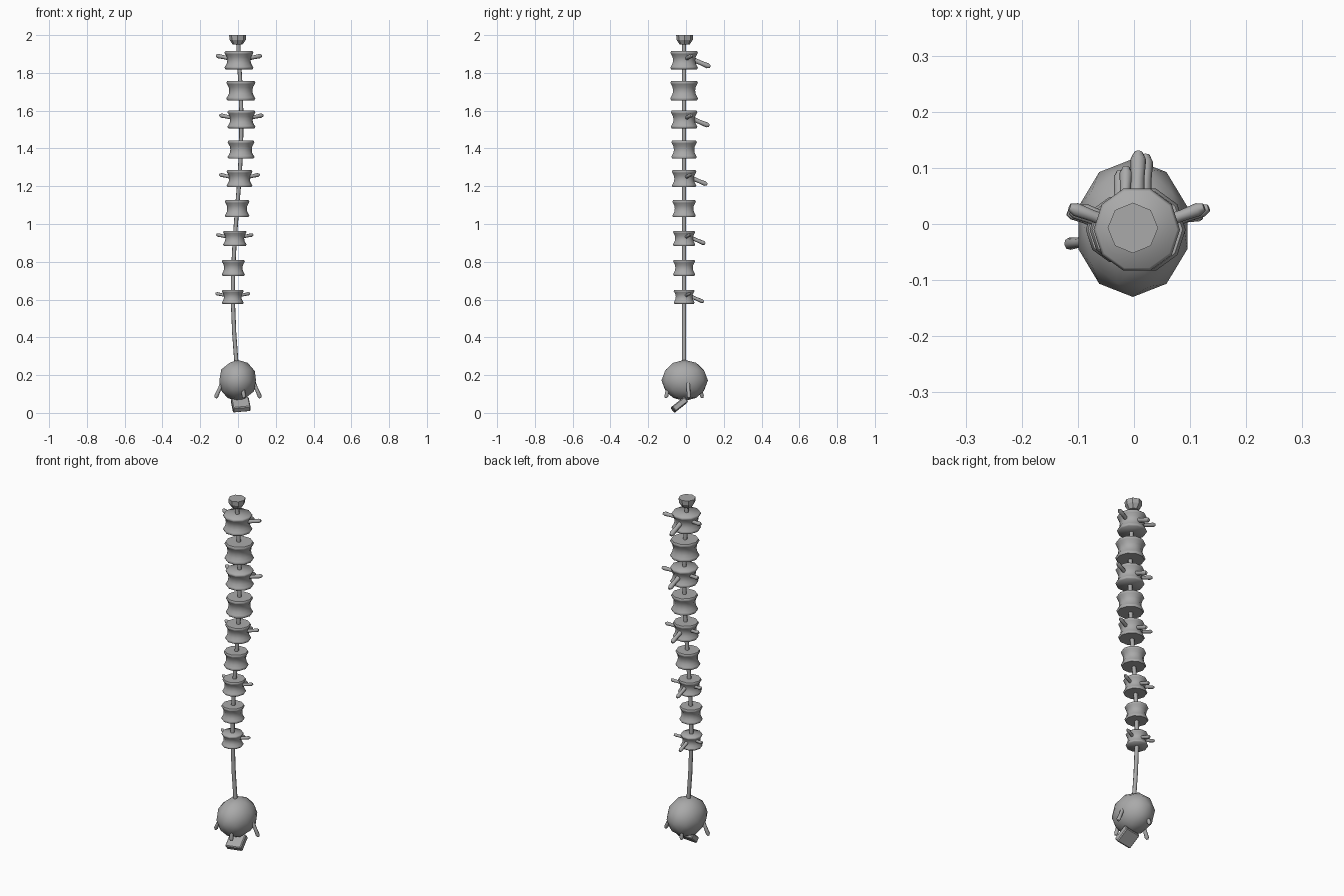
import bpy
import bmesh
import math
from mathutils import Vector

cube = bpy.data.objects.get("Cube")
if cube:
    bpy.data.objects.remove(cube, do_unlink=True)

COL = (0.4, 0.4, 0.4, 1)
grey = bpy.data.materials.new("plain_grey")
grey.use_nodes = True
grey.diffuse_color = COL
grey.node_tree.nodes["Principled BSDF"].inputs["Base Color"].default_value = COL
Y = -0.01  # depth of the cord


def finish(bm, name, angle):
    """Turn a bmesh into a shaded object."""
    bmesh.ops.recalc_face_normals(bm, faces=bm.faces)
    mesh = bpy.data.meshes.new(name)
    bm.to_mesh(mesh)
    bm.free()
    mesh.materials.append(grey)
    obj = bpy.data.objects.new(name, mesh)
    bpy.context.collection.objects.link(obj)
    bpy.ops.object.select_all(action='DESELECT')
    obj.select_set(True)
    bpy.context.view_layer.objects.active = obj
    if angle:
        bpy.ops.object.shade_smooth_by_angle(angle=math.radians(angle))
    return obj


def lathe(name, profile, sides, angle):
    """Closed solid of revolution about z from (radius, height) pairs."""
    bm = bmesh.new()
    rings = []
    for r, z in profile:
        turns = [math.tau * i / sides for i in range(sides)]
        rings.append([bm.verts.new((r * math.cos(t), r * math.sin(t), z)) for t in turns])
    for low, high in zip(rings, rings[1:]):
        for i in range(sides):
            j = (i + 1) % sides
            bm.faces.new((low[i], low[j], high[j], high[i]))
    bm.faces.new(rings[0])
    bm.faces.new(rings[-1])
    return finish(bm, name, angle)


def peg(name, start, end, r):
    """Rod with a slightly swollen, rounded tip."""
    start, end = Vector(start), Vector(end)
    d = end - start
    n = d.length
    obj = lathe(name, [(r, 0), (r * 0.85, n * 0.5), (r, n - r), (r * 0.55, n)], 8, 60)
    obj.location = start
    obj.rotation_euler = d.to_track_quat('Z', 'Y').to_euler()
    return obj


# Vertebrae: (x, z, radius, height), every other one carries three spurs
vertebrae = [
    (0.005, 1.867, 0.077, 0.096), (0.015, 1.706, 0.077, 0.102),
    (0.018, 1.553, 0.074, 0.094), (0.016, 1.394, 0.071, 0.096),
    (0.008, 1.240, 0.068, 0.090), (-0.005, 1.081, 0.065, 0.090),
    (-0.017, 0.924, 0.062, 0.080), (-0.025, 0.768, 0.061, 0.084),
    (-0.028, 0.614, 0.058, 0.074)]
half = [(0.8, 0), (0.83, 0.17), (0.95, 0.34), (1, 0.41), (0.93, 0.5)]
outline = [(r, -z) for r, z in reversed(half[1:])] + half
for i, (x, z, r, h) in enumerate(vertebrae):
    body = lathe(f"vertebra_{i + 1}", [(a * r, b * h) for a, b in outline], 10, 60)
    body.location = (x, Y, z)
    if i % 2 == 0:
        k = r / 0.077
        for side, label in ((1, "left"), (-1, "right")):
            peg(f"{label}_spur_{i + 1}", (x + side * 0.04 * k, Y + 0.01 * k, z + 0.008 * k),
                (x + side * 0.12 * k, Y + 0.04 * k, z + 0.024 * k), 0.012 * k)
        peg(f"back_spur_{i + 1}", (x, Y + 0.04 * k, z + 0.006 * k),
            (x + 0.003, Y + 0.138 * k, z - 0.035 * k), 0.014 * k)

# Cord threading all the parts
path = [(0, 1.99)] + [(x, z) for x, z, r, h in vertebrae] + [(-0.02, 0.42), (-0.008, 0.26)]
curve = bpy.data.curves.new("cord", 'CURVE')
curve.dimensions = '3D'
curve.bevel_depth = 0.011
curve.bevel_resolution = 2
curve.use_fill_caps = True
spline = curve.splines.new('POLY')
spline.points.add(len(path) - 1)
for point, (x, z) in zip(spline.points, path):
    point.co = (x, Y, z, 1)
curve.materials.append(grey)
bpy.context.collection.objects.link(bpy.data.objects.new("cord", curve))

# Top cap
cap = lathe("top_cap", [(0.026, 1.95), (0.043, 1.975), (0.045, 2.0)], 8, 0)
cap.location = (-0.002, Y + 0.003, 0)

# Ball at the bottom
bm = bmesh.new()
bmesh.ops.create_icosphere(bm, subdivisions=2, radius=1)
ball = finish(bm, "ball", 60)
ball.scale = (0.102, 0.123, 0.109)
ball.location = (-0.002, -0.007, 0.172)

# Four splayed legs, turned a little about the vertical
for i, label in enumerate(("left", "back", "right", "front")):
    t = math.radians(15 + 90 * i)
    c, s = math.cos(t), math.sin(t)
    peg(f"{label}_leg", (0.082 * c, Y + 0.078 * s, 0.17),
        (0.123 * c, Y + 0.1 * s, 0.079), 0.011)

# Tilted block under the ball
bm = bmesh.new()
bmesh.ops.create_cube(bm, size=1)
bmesh.ops.scale(bm, vec=(0.094, 0.086, 0.034), verts=bm.verts)
block = finish(bm, "lower_block", 0)
block.location = (0.015, -0.035, 0.043)
block.rotation_euler = [math.radians(a) for a in (38, -5, 5)]
bevel = block.modifiers.new("soft_edges", 'BEVEL')
bevel.width = 0.005
bevel.segments = 1
